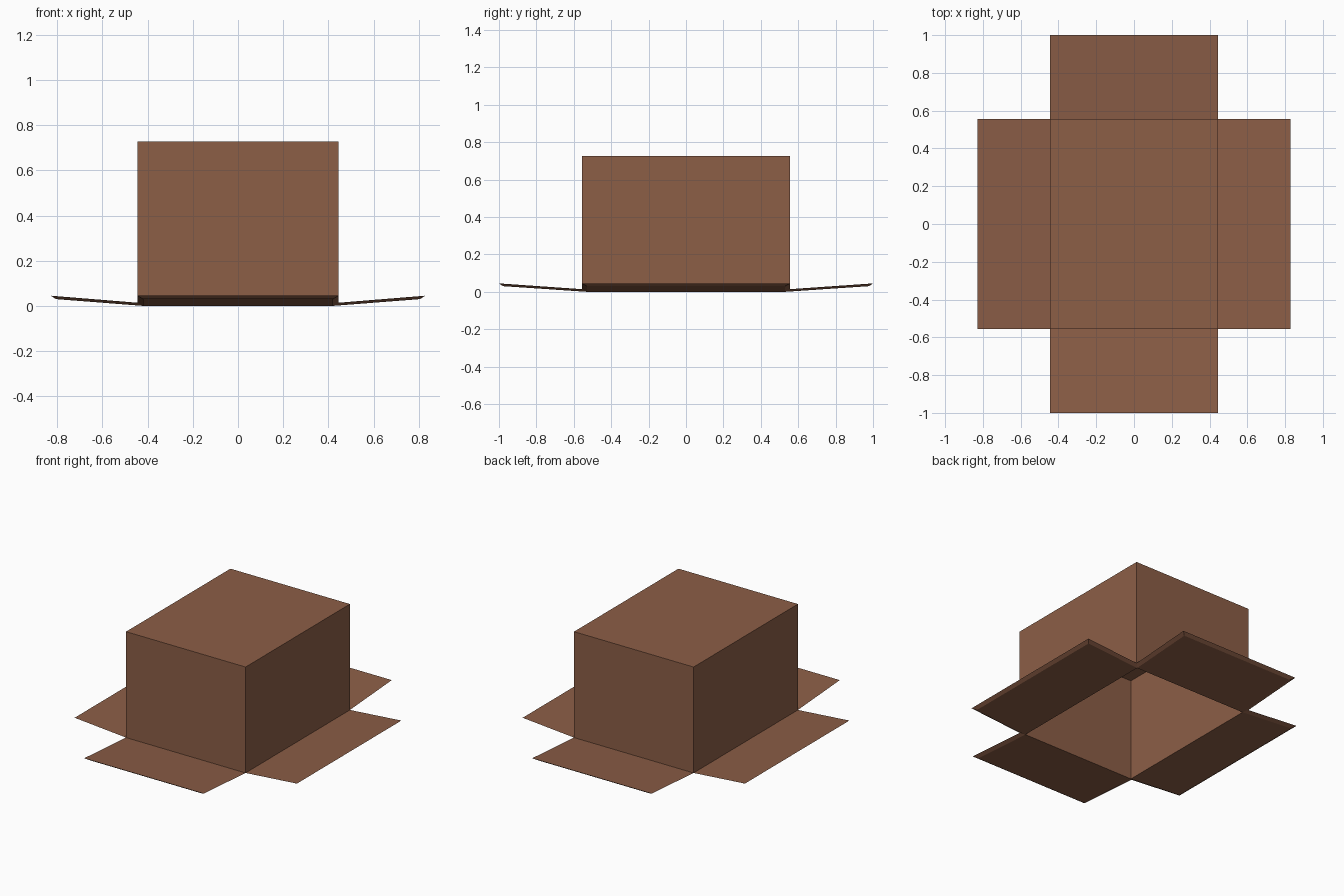
import bpy, bmesh

if "Cube" in bpy.data.objects:
    bpy.data.objects.remove(bpy.data.objects["Cube"])

# Overall sizes (outer skin / inner skin of the cardboard)
OX, OY, TOP, HINGE = 0.445, 0.555, 0.727, 0.014
IX, IY, CEIL = 0.42, 0.53, 0.69
TIP_X, TIP_Y, TIP_Z, TIP_LOW = 0.828, 1.0, 0.045, 0.03
TIP_INSET = 0.022

card = bpy.data.materials.new("brown cardboard")
card.diffuse_color = (0.262, 0.112, 0.062, 1)
card.use_nodes = True
card.node_tree.nodes["Principled BSDF"].inputs["Base Color"].default_value = card.diffuse_color


def make(name, verts, faces):
    mesh = bpy.data.meshes.new(name)
    bm = bmesh.new()
    vs = [bm.verts.new(v) for v in verts]
    for f in faces:
        bm.faces.new([vs[i] for i in f])
    bmesh.ops.recalc_face_normals(bm, faces=bm.faces)
    bm.to_mesh(mesh)
    bm.free()
    mesh.materials.append(card)
    obj = bpy.data.objects.new(name, mesh)
    bpy.context.collection.objects.link(obj)
    return obj


def ring(x, y, z):
    return [(-x, -y, z), (x, -y, z), (x, y, z), (-x, y, z)]


def band(a, b):
    return [(a + i, a + (i + 1) % 4, b + (i + 1) % 4, b + i) for i in range(4)]


# Upturned open box: outer skin, inner skin and the rim joining them
make("box_body",
     ring(OX, OY, TOP) + ring(OX, OY, HINGE) + ring(IX, IY, 0) + ring(IX, IY, CEIL),
     [(0, 1, 2, 3)] + band(0, 4) + band(4, 8) + band(8, 12) + [(12, 13, 14, 15)])


# Flaps: thin slabs rising slightly outward, underside inset all round
def flap(name, along_x, s):
    o, i, w, wi, tip = (OX, IX, OY, IY, TIP_X) if along_x else (OY, IY, OX, IX, TIP_Y)
    upper = [(o, -w, HINGE), (tip, -w, TIP_Z), (tip, w, TIP_Z), (o, w, HINGE)]
    low_tip = tip - TIP_INSET
    lower = [(i, -wi, 0), (low_tip, -wi, TIP_LOW), (low_tip, wi, TIP_LOW), (i, wi, 0)]
    verts = [(s * a, b, z) if along_x else (b, s * a, z) for a, b, z in upper + lower]
    make(name, verts, [(0, 1, 2, 3), (4, 5, 6, 7)] + band(0, 4))


for name, along_x, s in (("right_flap", True, 1), ("left_flap", True, -1),
                         ("back_flap", False, 1), ("front_flap", False, -1)):
    flap(name, along_x, s)
